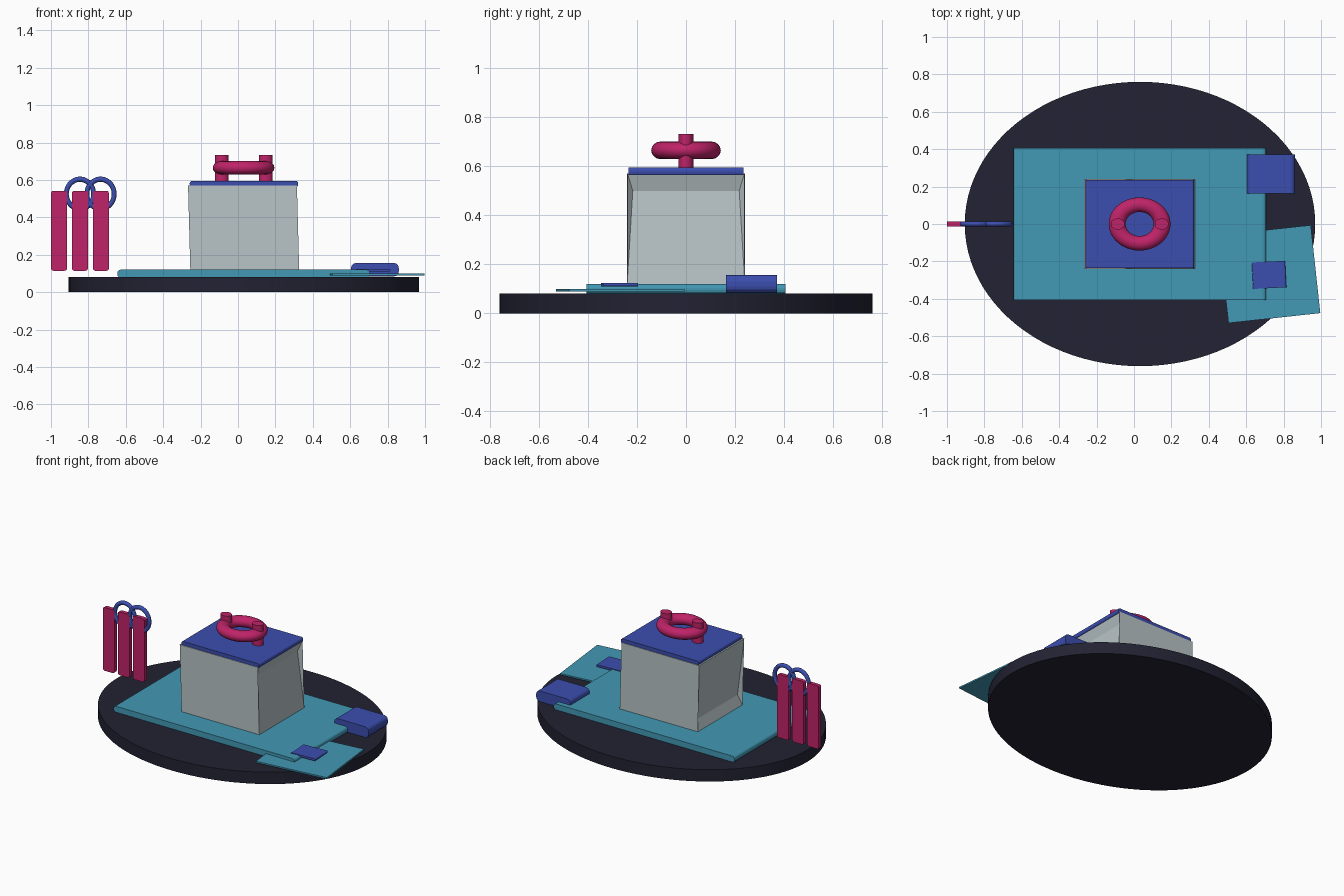
import bpy, bmesh
from math import radians, pi

cube = bpy.data.objects.get("Cube")
if cube:
    bpy.data.objects.remove(cube, do_unlink=True)


def material(name, rgb):
    m = bpy.data.materials.new(name)
    m.use_nodes = True
    m.diffuse_color = (*rgb, 1)
    m.node_tree.nodes["Principled BSDF"].inputs["Base Color"].default_value = (*rgb, 1)
    return m


NAVY = material("dark navy", (0.016, 0.016, 0.033))
TEAL = material("teal", (0.055, 0.315, 0.46))
BLUE = material("royal blue", (0.045, 0.077, 0.43))
PINK = material("magenta", (0.52, 0.017, 0.14))
GREY = material("pale grey", (0.48, 0.55, 0.57))


def finish(name, bm, mat):
    bmesh.ops.recalc_face_normals(bm, faces=bm.faces)
    mesh = bpy.data.meshes.new(name)
    bm.to_mesh(mesh)
    bm.free()
    mesh.materials.append(mat)
    ob = bpy.data.objects.new(name, mesh)
    bpy.context.collection.objects.link(ob)
    return ob


def slab(name, center, size, mat, round_by=0.0, turn=0):
    """Box whose edges running front to back are rounded."""
    bm = bmesh.new()
    bmesh.ops.create_cube(bm, size=1)
    bmesh.ops.scale(bm, vec=size, verts=bm.verts)
    if round_by:
        edges = [e for e in bm.edges
                 if abs(e.verts[0].co.y - e.verts[1].co.y) > size[1] / 2]
        bmesh.ops.bevel(bm, geom=edges, offset=round_by, segments=3,
                        profile=0.5, affect='EDGES')
    ob = finish(name, bm, mat)
    ob.location = center
    ob.rotation_euler.z = radians(turn)
    return ob


def smooth(ob):
    bpy.ops.object.select_all(action='DESELECT')
    ob.select_set(True)
    bpy.context.view_layer.objects.active = ob
    bpy.ops.object.shade_smooth_by_angle(angle=radians(35))


def cylinder(name, center, radii, height, mat, sides):
    bm = bmesh.new()
    bmesh.ops.create_cone(bm, cap_ends=True, segments=sides,
                          radius1=1, radius2=1, depth=height)
    bmesh.ops.scale(bm, vec=(*radii, 1), verts=bm.verts)
    ob = finish(name, bm, mat)
    ob.location = center
    smooth(ob)


def ring(name, center, major, minor, scale, mat, tilt=0):
    bpy.ops.mesh.primitive_torus_add(major_radius=major, minor_radius=minor,
                                     major_segments=48, minor_segments=16,
                                     location=center, rotation=(tilt, 0, 0))
    ob = bpy.context.object
    ob.name = name
    ob.scale = scale
    ob.data.materials.append(mat)
    smooth(ob)


# Oval base and flat mat
cylinder("oval_base", (0.032, 0, 0.04), (0.937, 0.76), 0.08, NAVY, 96)
slab("mat", (0.03, 0, 0.099), (1.35, 0.81, 0.042), TEAL, 0.017)

# Container: each end is pinched in, one near the top, the other near the foot
bm = bmesh.new()
ends = []
for s in (1, -1):
    def pair(x, y, z):
        return [bm.verts.new((0.03 + s * x, k * y, 0.345 + s * z)) for k in (-1, 1)]
    wide, lip, pinch = pair(0.297, 0.24, -0.225), pair(0.285, 0.238, 0.225), pair(0.262, 0.217, 0.155)
    bm.faces.new((wide[0], wide[1], pinch[1], pinch[0]))
    bm.faces.new((pinch[0], pinch[1], lip[1], lip[0]))
    for k in (0, 1):
        bm.faces.new((wide[k], pinch[k], lip[k]))
    ends.append((wide, lip))
(wide_a, lip_a), (wide_b, lip_b) = ends
for k in (0, 1):
    bm.faces.new((wide_a[k], lip_a[k], wide_b[k], lip_b[k]))
bm.faces.new((lip_a[0], lip_a[1], wide_b[1], wide_b[0]))
bm.faces.new((wide_a[0], wide_a[1], lip_b[1], lip_b[0]))
finish("container", bm, GREY)

# Lid with ring handle on two posts
slab("lid", (0.032, 0, 0.579), (0.58, 0.47, 0.032), BLUE, 0.012)
ring("handle_ring", (0.03, 0, 0.665), 0.12, 0.045, (1, 0.86, 0.8), PINK)
for side, x in (("right", -0.087), ("left", 0.148)):
    cylinder("handle_post_" + side, (x, 0, 0.66), (0.037, 0.03), 0.145, PINK, 32)

# Upright bars with two linked rings
for i in range(3):
    slab("bar_%d" % (i + 1), (-0.957 + 0.112 * i, 0, 0.328),
         (0.085, 0.027, 0.427), PINK, 0.012)
for i in range(2):
    ring("loop_%d" % (i + 1), (-0.845 + 0.11 * i, 0, 0.525), 0.073, 0.013,
         (1, 1.08, 1), BLUE, pi / 2)

# Pouch, loose card and small plate
slab("pouch", (0.732, 0.267, 0.12), (0.255, 0.207, 0.072), BLUE, 0.026)
slab("card", (0.725, -0.268, 0.095), (0.494, 0.473, 0.01), TEAL, turn=6.2)
slab("small_plate", (0.722, -0.272, 0.117), (0.178, 0.142, 0.014), BLUE, 0.005, turn=3)
